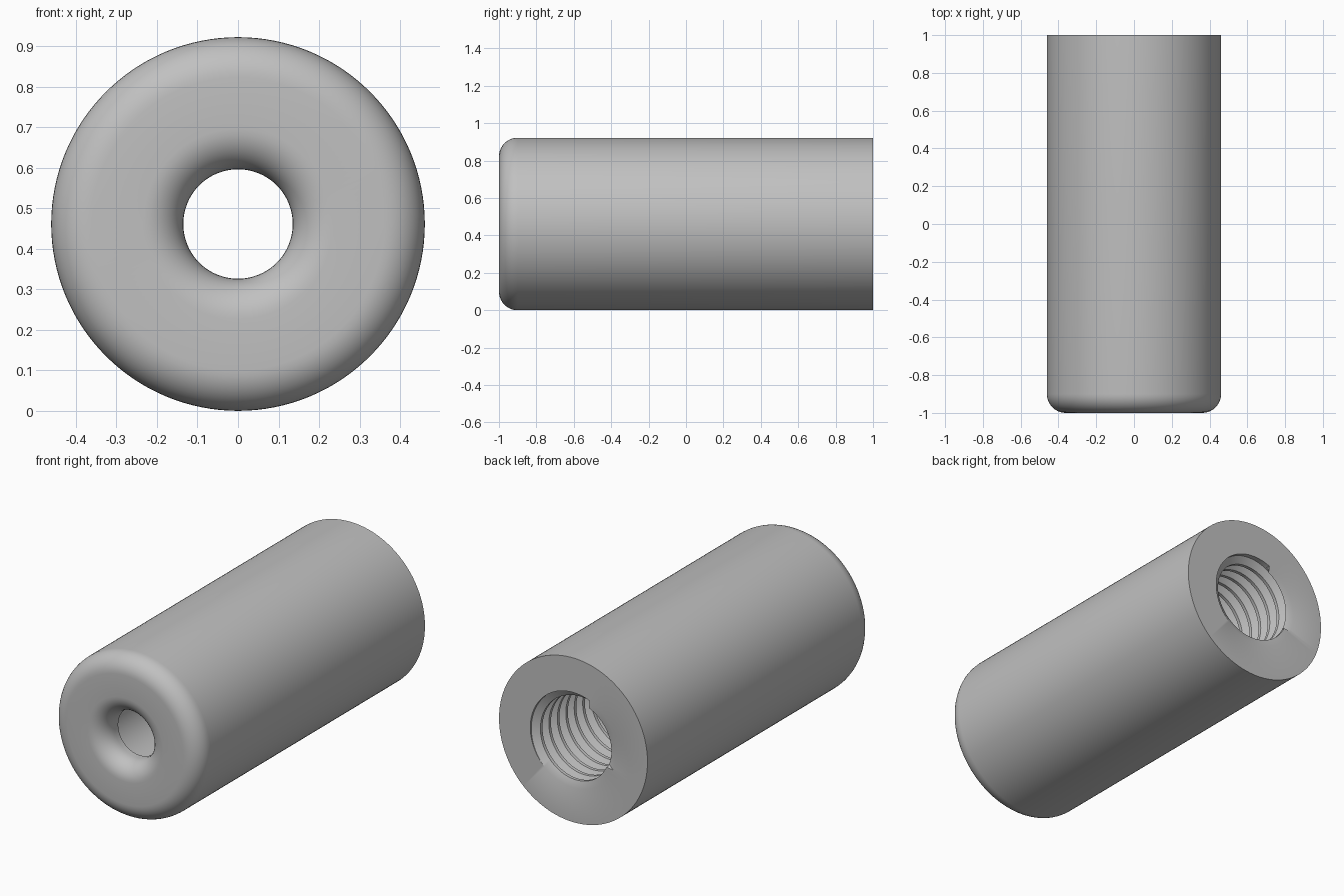
import bpy, bmesh, math

cube = bpy.data.objects.get("Cube")
if cube:
    bpy.data.objects.remove(cube, do_unlink=True)

SEG = 128                  # sides around the axis
OUTER, HOLE = 0.461, 0.135
FILLET = 0.1
MAJOR, MINOR = 0.267, 0.227
PITCH, THREAD_END = 0.075, 0.46
FLOOR = -0.87


def arc(cr, cy, start, end, steps=10):
    """Quarter round in the (radius, y) plane."""
    angles = [math.radians(start + (end - start) * i / steps) for i in range(steps + 1)]
    return [(cr + FILLET * math.cos(a), cy + FILLET * math.sin(a)) for a in angles]


# Plain turned profile: smooth bore, floor, rounded hole, rounded nose, barrel
profile = [(MINOR, THREAD_END), (MINOR, FLOOR), (HOLE, FLOOR)]
profile += arc(HOLE + FILLET, -1 + FILLET, 180, 270)
profile += arc(OUTER - FILLET, -1 + FILLET, 270, 360)
profile += [(OUTER, 1), (MAJOR, 1)]
rings = [[p] * SEG for p in profile]

# Helical thread rows, run out flat against the rim and the smooth bore
tooth = [(0, MAJOR), (0.125, MAJOR), (0.4375, MINOR), (0.6875, MINOR)]
turns = math.ceil((1 - THREAD_END) / PITCH) + 1
for turn in range(-1, turns):
    for phase, radius in tooth:
        row = []
        for j in range(SEG + 1):
            y = 1 - (turn + phase + j / SEG) * PITCH
            if y >= 1:
                row.append((MAJOR, 1))
            elif y <= THREAD_END:
                row.append((MINOR, THREAD_END))
            else:
                row.append((radius, y))
        rings.append(row)

bm = bmesh.new()


def vert(point, j):
    r, y = point
    a = 2 * math.pi * j / SEG
    return bm.verts.new((r * math.cos(a), y, OUTER + r * math.sin(a)))


# The seam column is repeated so each thread turn leads into the next
grid = [[vert(row[min(j, len(row) - 1)], j) for j in range(SEG + 1)] for row in rings]
for low, high in zip(grid, grid[1:]):
    for j in range(SEG):
        bm.faces.new((low[j], low[j + 1], high[j + 1], high[j]))
bmesh.ops.remove_doubles(bm, verts=bm.verts[:], dist=0.00005)
bmesh.ops.recalc_face_normals(bm, faces=bm.faces[:])

mesh = bpy.data.meshes.new("threaded_sleeve")
bm.to_mesh(mesh)
bm.free()
sleeve = bpy.data.objects.new("threaded_sleeve", mesh)
bpy.context.collection.objects.link(sleeve)

# Plain grey metal
grey = bpy.data.materials.new("plain_grey")
grey.use_nodes = True
colour = (0.53, 0.53, 0.53, 1)
grey.diffuse_color = colour
grey.node_tree.nodes["Principled BSDF"].inputs["Base Color"].default_value = colour
mesh.materials.append(grey)

bpy.ops.object.select_all(action="DESELECT")
sleeve.select_set(True)
bpy.context.view_layer.objects.active = sleeve
bpy.ops.object.shade_smooth_by_angle(angle=math.radians(30))
